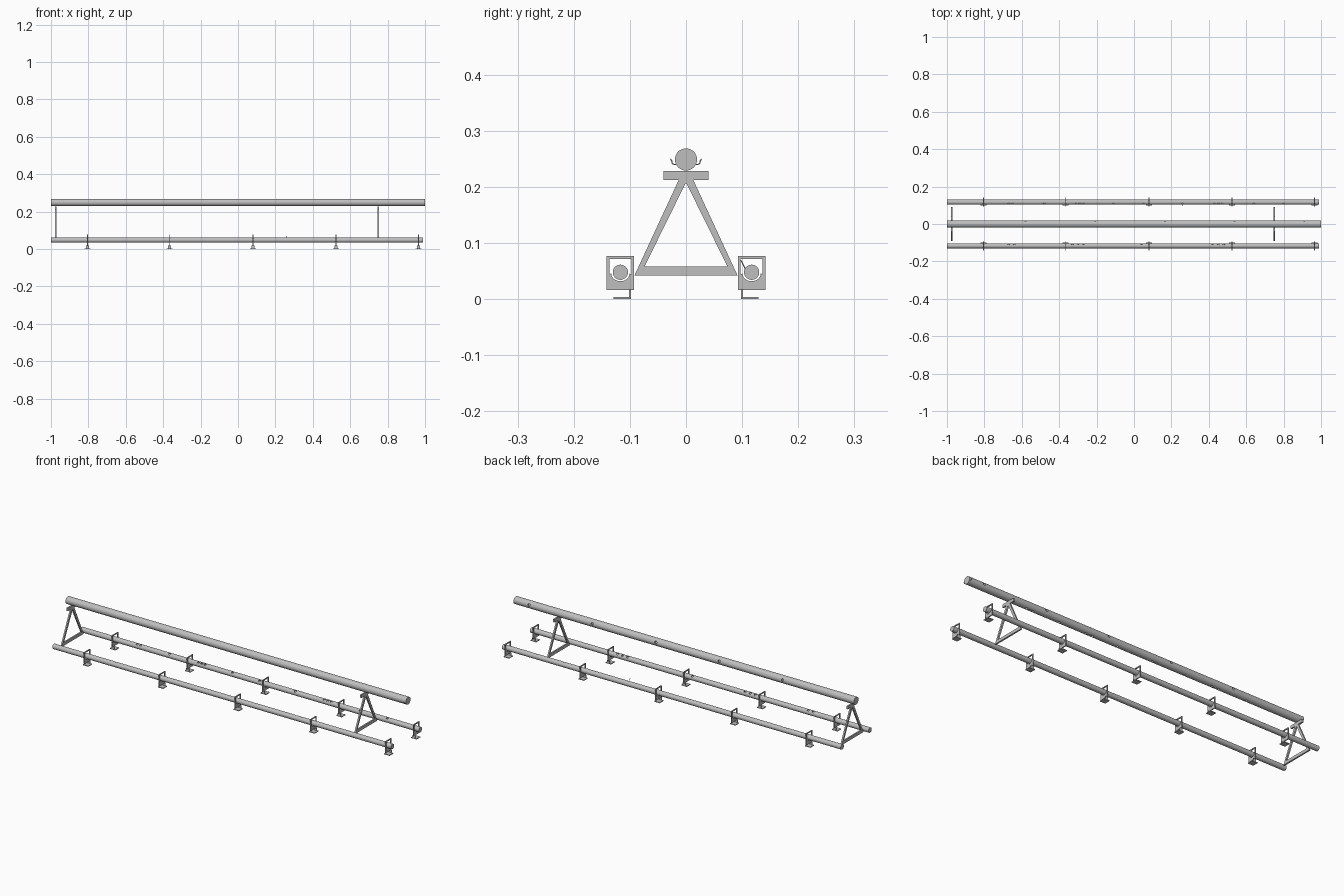
import bpy, bmesh, math
from mathutils import Vector, Matrix

cube = bpy.data.objects.get("Cube")
if cube:
    bpy.data.objects.remove(cube)

steel = bpy.data.materials.new("grey steel")
steel.use_nodes = True
GREY = (0.52, 0.52, 0.52, 1)
steel.diffuse_color = GREY
steel.node_tree.nodes["Principled BSDF"].inputs["Base Color"].default_value = GREY


def finish(name, bm, smooth=False):
    bmesh.ops.recalc_face_normals(bm, faces=bm.faces[:])
    mesh = bpy.data.meshes.new(name)
    bm.to_mesh(mesh)
    bm.free()
    mesh.materials.append(steel)
    ob = bpy.data.objects.new(name, mesh)
    bpy.context.collection.objects.link(ob)
    if smooth:
        bpy.ops.object.select_all(action='DESELECT')
        ob.select_set(True)
        bpy.context.view_layer.objects.active = ob
        bpy.ops.object.shade_smooth_by_angle(angle=math.radians(35))
    return ob


def add_rod(bm, a, b, r, sides):
    a, b = Vector(a), Vector(b)
    turn = (b - a).to_track_quat('Z', 'Y').to_matrix().to_4x4()
    bmesh.ops.create_cone(bm, cap_ends=True, segments=sides, radius1=r, radius2=r,
                          depth=(b - a).length, matrix=Matrix.Translation((a + b) / 2) @ turn)


def add_box(bm, x, y, z):
    """Box between the (low, high) limits on each axis."""
    mid = Vector([(l + h) / 2 for l, h in (x, y, z)])
    size = [h - l for l, h in (x, y, z)]
    bmesh.ops.create_cube(bm, size=1, matrix=Matrix.Translation(mid) @ Matrix.Diagonal((*size, 1)))


def add_ring_plate(bm, x, t, outer, inner):
    """Plate across x with a window: matched outer and inner (y, z) loops."""
    n = len(outer)
    loops = [[bm.verts.new((x + s * t / 2, y, z)) for y, z in pts]
             for s, pts in ((-1, outer), (1, outer), (1, inner), (-1, inner))]
    for k in range(4):
        a, b = loops[k], loops[(k + 1) % 4]
        for i in range(n):
            j = (i + 1) % n
            bm.faces.new((a[i], a[j], b[j], b[i]))


def pipe(name, x0, x1, y, z, r, holes):
    """Solid pipe with shallow drilled holes, given as (x, direction, radius)."""
    bm = bmesh.new()
    add_rod(bm, (x0, y, z), (x1, y, z), r, 40)
    ob = finish(name, bm)
    bm = bmesh.new()
    for x, d, hr in holes:
        c, d = Vector((x, y, z)), Vector(d).normalized()
        add_rod(bm, c + d * r * 0.55, c + d * r * 1.4, hr, 14)
    cutter = finish(name + "_hole_cutter", bm)
    mod = ob.modifiers.new("holes", 'BOOLEAN')
    mod.operation, mod.object, mod.solver = 'DIFFERENCE', cutter, 'EXACT'
    bpy.ops.object.select_all(action='DESELECT')
    ob.select_set(True)
    bpy.context.view_layer.objects.active = ob
    bpy.ops.object.modifier_apply(modifier=mod.name)
    bpy.data.objects.remove(cutter)
    bpy.ops.object.shade_smooth_by_angle(angle=math.radians(30))


# Pipes: one large on top, two small below
PY, PZ = 0.117, 0.048
under = [-0.67, -0.505, -0.485, -0.465, -0.3, -0.13, -0.11, 0.1,
         0.25, 0.27, 0.29, 0.45, 0.605, 0.625, 0.645]
pipe("top_pipe", -1, 1, 0, 0.249, 0.0197,
     [(x, (0, 0, -1), 0.006) for x in under] +
     [(-0.58 + 0.3725 * i, (0, 1, 0.25), 0.007) for i in range(5)])
back = [-0.67, -0.65, -0.48, -0.31, -0.29, -0.27, -0.11, 0.05,
        0.26, 0.43, 0.45, 0.47, 0.64, 0.8]
front = [-0.67, -0.64, -0.33, -0.3, -0.27, 0.04, 0.42, 0.45, 0.48]
pipe("back_pipe", -1, 0.99, PY, PZ, 0.0135, [(x, (0, -0.5, 0.87), 0.006) for x in back])
pipe("front_pipe", -1, 0.99, -PY, PZ, 0.0135, [(x, (0, 0.5, 0.87), 0.006) for x in front])

# Triangular frames with a flat head under the top pipe
for name, x in (("right_frame", -0.975), ("left_frame", 0.75)):
    bm = bmesh.new()
    add_ring_plate(bm, x, 0.008,
                   [(-0.013, 0.2125), (0.013, 0.2125), (0.092, 0.042), (-0.092, 0.042)],
                   [(-0.001, 0.206), (0.001, 0.206), (0.074, 0.058), (-0.074, 0.058)])
    add_box(bm, (x - 0.004, x + 0.004), (-0.04, 0.04), (0.2125, 0.2285))
    finish(name, bm)

# Hanger brackets: windowed plate with a round cradle, on an L-shaped foot
inner = [(-0.02, 0.072), (0.02, 0.072), (0.02, 0.045)]
outer = [(-0.025, 0.077), (0.025, 0.077), (0.025, 0.045)]
for i in range(13):
    a = math.pi * i / 12
    inner.append((0.0165 * math.cos(a), 0.0455 - 0.0135 * math.sin(a)))
    outer.append((0.025 * math.cos(a), 0.016))
inner.append((-0.02, 0.045))
outer.append((-0.025, 0.045))
for side, s in (("back", 1), ("front", -1)):
    for i, x in enumerate((-0.805, -0.365, 0.08, 0.525, 0.965)):
        bm = bmesh.new()
        add_ring_plate(bm, x, 0.005,
                       [(s * PY + s * y * 0.98, z) for y, z in outer],
                       [(s * PY + s * y * 0.98, z) for y, z in inner])
        lo, mid, hi = (0.098, 0.102, 0.129)
        add_box(bm, (x - 0.016, x + 0.016), sorted((s * lo, s * hi)), (0, 0.004))
        add_box(bm, (x - 0.008, x + 0.008), sorted((s * lo, s * mid)), (0.004, 0.018))
        finish(f"{side}_bracket_{i + 1}", bm)

# Small flared clip lips at the left end of the top pipe
for side, s in (("back", 1), ("front", -1)):
    bm = bmesh.new()
    path = [(0.018, 0.240), (0.0225, 0.2405), (0.025, 0.243), (0.0255, 0.247), (0.028, 0.250)]
    for p, q in zip(path, path[1:]):
        add_rod(bm, (0.994, s * p[0], p[1]), (0.994, s * q[0], q[1]), 0.001, 6)
    finish(f"{side}_clip_lip", bm)

# Thin pin standing on the back pipe
bm = bmesh.new()
add_rod(bm, (0.26, 0.098, 0.069), (0.26, 0.108, 0.05), 0.001, 6)
finish("back_pipe_pin", bm)
